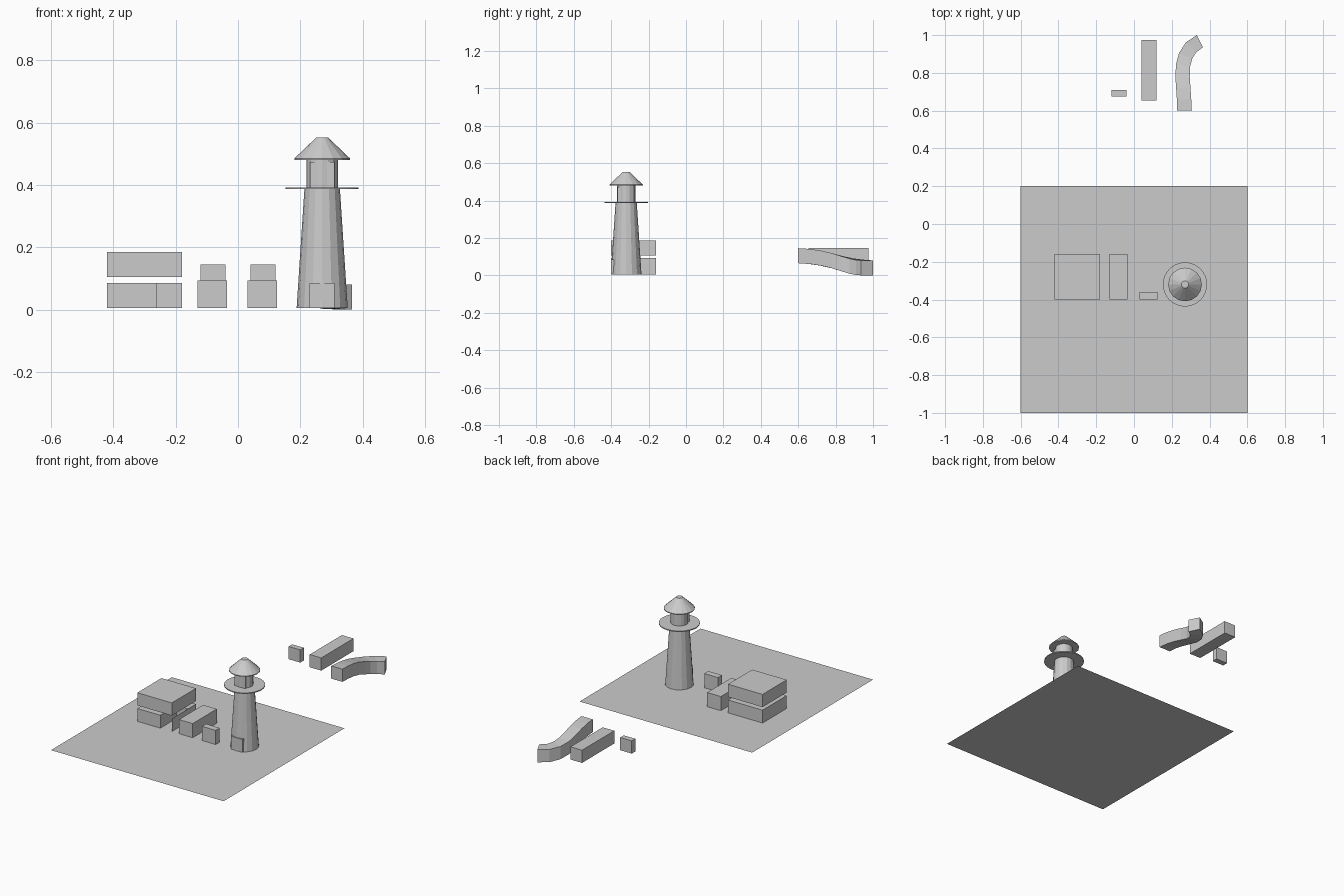
import bpy, bmesh
from mathutils import Vector

if "Cube" in bpy.data.objects:
    bpy.data.objects.remove(bpy.data.objects["Cube"])


def finish(name, bm):
    bmesh.ops.recalc_face_normals(bm, faces=bm.faces)
    me = bpy.data.meshes.new(name)
    bm.to_mesh(me)
    bm.free()
    ob = bpy.data.objects.new(name, me)
    bpy.context.collection.objects.link(ob)
    return ob


def prism(name, pts, z0, z1):
    bm = bmesh.new()
    lo = [bm.verts.new((x, y, z0)) for x, y in pts]
    hi = [bm.verts.new((x, y, z1)) for x, y in pts]
    bm.faces.new(lo)
    bm.faces.new(hi)
    n = len(pts)
    for i in range(n):
        j = (i + 1) % n
        bm.faces.new((lo[i], lo[j], hi[j], hi[i]))
    return finish(name, bm)


def box(name, x0, x1, y0, y1, z0, z1):
    return prism(name, [(x0, y0), (x1, y0), (x1, y1), (x0, y1)], z0, z1)


def sheet(name, pts):
    bm = bmesh.new()
    bm.faces.new([bm.verts.new(p) for p in pts])
    return finish(name, bm)


def cone(name, r0, r1, z0, z1, sides):
    bpy.ops.mesh.primitive_cone_add(vertices=sides, radius1=r0, radius2=r1,
                                    depth=z1 - z0, location=(0.27, -0.32, (z0 + z1) / 2))
    bpy.context.object.name = name


B = 0.005  # level of the base sheet

# Base sheet
sheet("base_sheet", [(-0.6, -1, B), (0.6, -1, B), (0.6, 0.2, B), (-0.6, 0.2, B)])

# Stacked square blocks, the lower one with an open slot at the front
box("upper_block", -0.42, -0.18, -0.40, -0.16, 0.105, 0.185)
prism("lower_block", [(-0.42, -0.40), (-0.26, -0.40), (-0.26, -0.24),
                      (-0.18, -0.24), (-0.18, -0.16), (-0.42, -0.16)], B, 0.086)
sheet("slot_side_wall", [(-0.18, -0.40, B), (-0.18, -0.24, B),
                         (-0.18, -0.24, 0.086), (-0.18, -0.40, 0.086)])

# Front blocks
box("long_block", -0.13, -0.035, -0.40, -0.16, B, 0.094)
box("short_block", 0.03, 0.125, -0.40, -0.36, B, 0.094)

# Lighthouse
cone("tower_body", 0.082, 0.057, B, 0.386, 16)
cone("gallery_disc", 0.117, 0.117, 0.386, 0.392, 32)
cone("lantern_room", 0.05, 0.05, 0.392, 0.482, 16)
cone("roof_lip", 0.089, 0.089, 0.480, 0.485, 16)
cone("roof", 0.089, 0.019, 0.485, 0.552, 16)
box("tower_door", 0.23, 0.31, -0.40, -0.36, B, 0.086)
box("lantern_window", 0.231, 0.309, -0.367, -0.33, 0.392, 0.473)

# Raised pieces at the back
box("back_short_beam", -0.12, -0.04, 0.675, 0.71, 0.065, 0.145)
box("back_long_beam", 0.04, 0.12, 0.655, 0.975, 0.065, 0.145)

# Curved, descending beam swept along a path
path = [Vector(p) for p in [
    (0.267, 0.60, 0.065), (0.265, 0.66, 0.061), (0.261, 0.72, 0.052),
    (0.257, 0.78, 0.038), (0.260, 0.84, 0.021), (0.273, 0.89, 0.009),
    (0.302, 0.935, 0.002), (0.349, 0.968, 0.0)]]
bm = bmesh.new()
rings = []
for i, p in enumerate(path):
    t = path[min(i + 1, len(path) - 1)] - path[max(i - 1, 0)]
    side = Vector((t.y, -t.x, 0)).normalized() * 0.038
    if i == 0:
        side = Vector((0.039, 0, 0))
    elif i == len(path) - 1:
        side = Vector((0.016, -0.032, 0))
    up = Vector((0, 0, 0.08))
    rings.append([bm.verts.new(v) for v in (p - side, p + side, p + side + up, p - side + up)])
for a, b in zip(rings, rings[1:]):
    for k in range(4):
        m = (k + 1) % 4
        bm.faces.new((a[k], a[m], b[m], b[k]))
bm.faces.new(rings[0])
bm.faces.new(rings[-1])
finish("curved_beam", bm)
